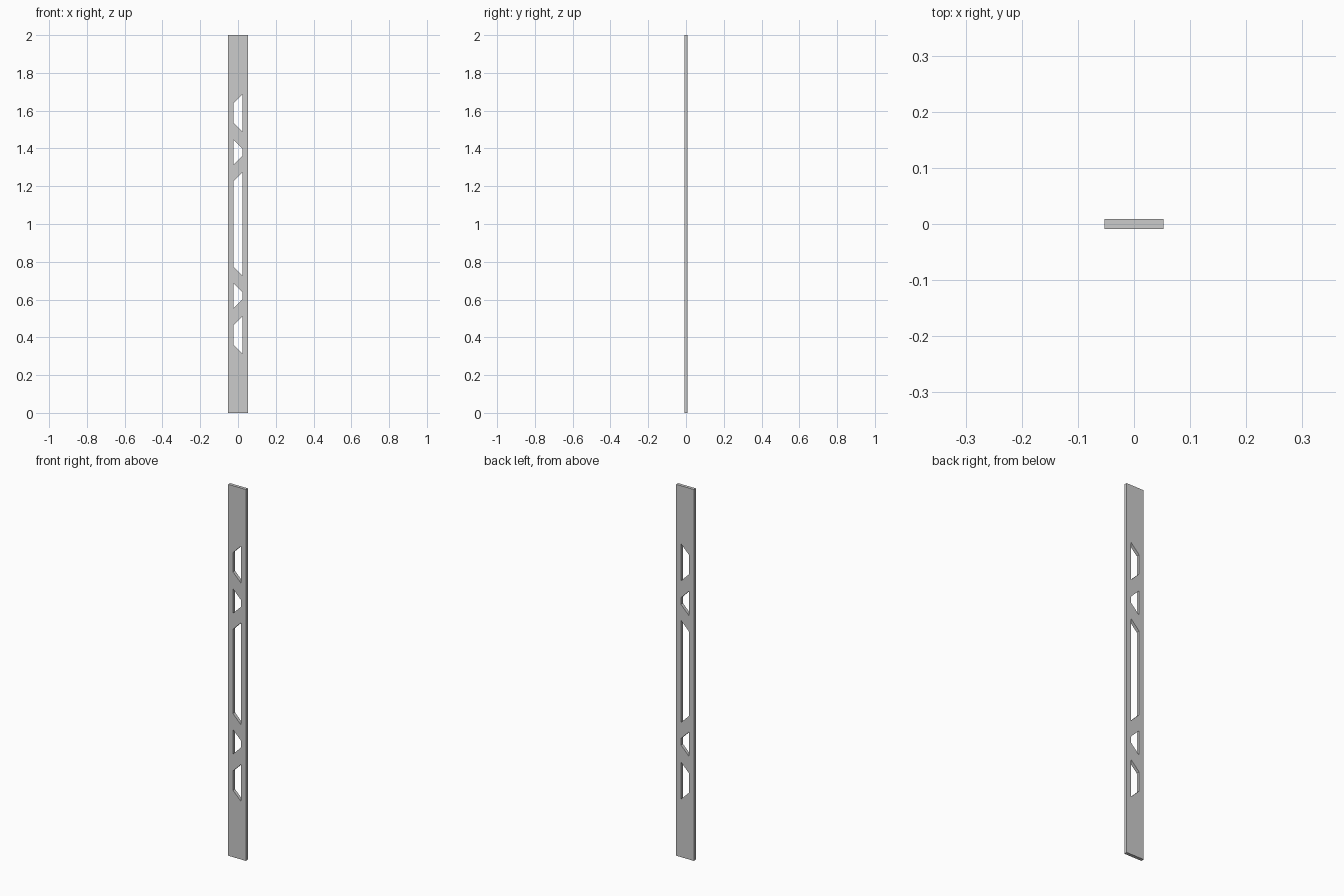
import bpy, bmesh
from math import radians

if "Cube" in bpy.data.objects:
    bpy.data.objects.remove(bpy.data.objects["Cube"])

HALF_W, HALF_T, HEIGHT = 0.0523, 0.0085, 2.0
SLOT = 0.024  # half width of the cut-outs

curve = bpy.data.curves.new("slotted_plate", "CURVE")
curve.dimensions = "2D"
curve.fill_mode = "BOTH"
curve.extrude = HALF_T


def outline(points):
    s = curve.splines.new("POLY")
    s.points.add(len(points) - 1)
    for p, (x, z) in zip(s.points, points):
        p.co = (x, z, 0, 1)
    s.use_cyclic_u = True


def slot(centre, half_len, side):
    # trapezoid with 45 degree ends; long edge on the given side
    short = half_len - 2 * SLOT
    outline([(side * SLOT, centre - half_len), (side * SLOT, centre + half_len),
             (-side * SLOT, centre + short), (-side * SLOT, centre - short)])


# plate outline
outline([(-HALF_W, 0), (HALF_W, 0), (HALF_W, HEIGHT), (-HALF_W, HEIGHT)])

# cut-outs, mirrored about mid height
slot(1.0, 0.275, 1)
for s in (-1, 1):
    slot(1 + s * 0.379, 0.066, -1)
    slot(1 + s * 0.588, 0.1, 1)

plate = bpy.data.objects.new("slotted_plate", curve)
bpy.context.collection.objects.link(plate)
plate.rotation_euler = (radians(90), 0, 0)

# turn into a welded, flat-shaded mesh
bpy.context.view_layer.objects.active = plate
plate.select_set(True)
bpy.ops.object.convert(target="MESH")
bpy.ops.object.transform_apply(location=False, rotation=True, scale=False)
bm = bmesh.new()
bm.from_mesh(plate.data)
bmesh.ops.remove_doubles(bm, verts=bm.verts, dist=0.0001)
bmesh.ops.recalc_face_normals(bm, faces=bm.faces)
for f in bm.faces:
    f.smooth = False
bm.to_mesh(plate.data)
bm.free()
